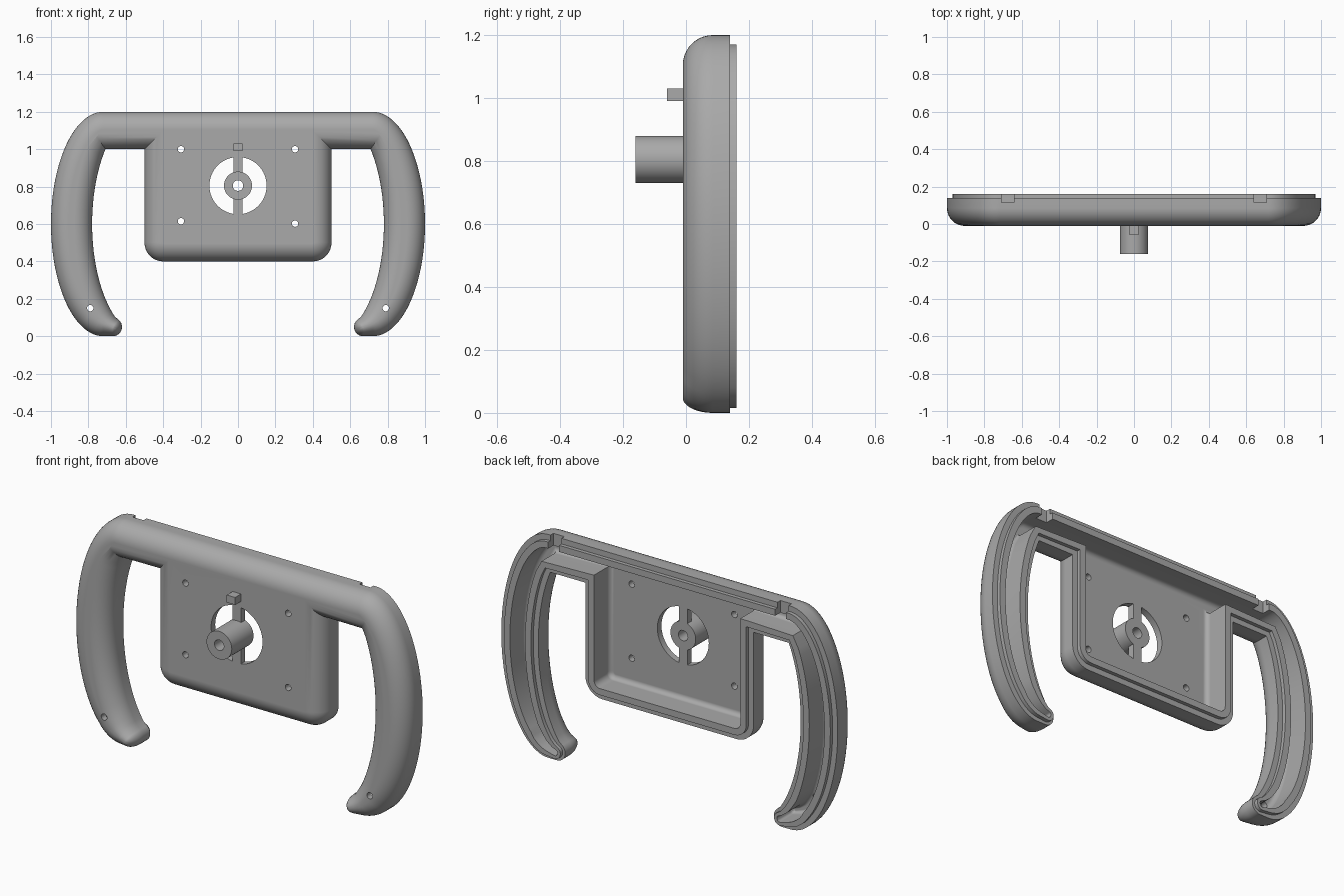
import bpy, bmesh
from math import sin, cos, pi, radians, asin
from mathutils import Vector

cube = bpy.data.objects.get("Cube")
if cube:
    bpy.data.objects.remove(cube)

grey = bpy.data.materials.new("plain grey")
grey.use_nodes = True
colour = (0.4, 0.4, 0.4, 1)
grey.diffuse_color = colour
grey.node_tree.nodes["Principled BSDF"].inputs["Base Color"].default_value = colour

FRONT, RIM, LIP, FLOOR = -0.01, 0.14, 0.16, 0.025
ROUND = 0.095
HUB_Z = 0.805


def make_object(name, bm):
    bmesh.ops.recalc_face_normals(bm, faces=bm.faces)
    mesh = bpy.data.meshes.new(name)
    bm.to_mesh(mesh)
    bm.free()
    mesh.materials.append(grey)
    obj = bpy.data.objects.new(name, mesh)
    bpy.context.collection.objects.link(obj)
    return obj


def loft(name, rings, closed=False):
    """Skin matching rings; either cap the ends or join last to first."""
    bm = bmesh.new()
    loops = [[bm.verts.new(p) for p in ring] for ring in rings]
    n = len(loops[0])
    pairs = list(zip(loops, loops[1:]))
    if closed:
        pairs.append((loops[-1], loops[0]))
    for a, b in pairs:
        for i in range(n):
            j = (i + 1) % n
            bm.faces.new((a[i], a[j], b[j], b[i]))
    if not closed:
        bm.faces.new(loops[0])
        bm.faces.new(loops[-1])
    return make_object(name, bm)


def circle(x, z, r, y, n=48):
    return [(x + r * cos(2 * pi * i / n), y, z + r * sin(2 * pi * i / n)) for i in range(n)]


def rod(name, x, z, r, y0, y1, n=48):
    return loft(name, [circle(x, z, r, y0, n), circle(x, z, r, y1, n)])


def box(name, x0, x1, y0, y1, z0, z1):
    return loft(name, [[(x0, y, z0), (x1, y, z0), (x1, y, z1), (x0, y, z1)] for y in (y0, y1)])


def arc(cx, cz, rx, rz, a0, a1, n):
    angles = [radians(a0 + (a1 - a0) * i / n) for i in range(n + 1)]
    return [Vector((cx + rx * cos(a), cz + rz * sin(a))) for a in angles]


def cut(target, cutter):
    mod = target.modifiers.new("cut", 'BOOLEAN')
    mod.operation = 'DIFFERENCE'
    mod.solver = 'EXACT'
    mod.object = cutter
    bpy.context.view_layer.objects.active = target
    bpy.ops.object.modifier_apply(modifier=mod.name)
    bpy.data.objects.remove(cutter)


def smooth(obj):
    bpy.ops.object.select_all(action='DESELECT')
    obj.select_set(True)
    bpy.context.view_layer.objects.active = obj
    bpy.ops.object.shade_smooth_by_angle(angle=radians(32))
    mod = obj.modifiers.new("weighted normals", 'WEIGHTED_NORMAL')
    mod.keep_sharp = True


# Outline: panel corner, inner grip curve, grip tip, outer grip curve, then mirrored
half = arc(0.4, 0.5, 0.1, 0.1, -90, 0, 8)
half.append(Vector((0.5, 1.0)))
half += arc(0.5, 0.6, 0.28, 0.6, 41.8, -56, 28)
half += arc(0.67, 0.05, 0.05, 0.05, 130, 270, 10)
half += arc(0.72, 0.6, 0.28, 0.6, -90, 90, 48)
outline = half + [Vector((-p.x, p.y)) for p in reversed(half)]
count = len(outline)


def mitre(i):
    p = outline[i]
    a = (p - outline[i - 1]).normalized()
    b = (outline[(i + 1) % count] - p).normalized()
    na, nb = Vector((-a.y, a.x)), Vector((-b.y, b.x))
    return (na + nb) / (1 + na.dot(nb))


def clearance(q):
    best = 9
    for i in range(count):
        a, b = outline[i - 1], outline[i]
        ab = b - a
        t = max(0, min(1, (q - a).dot(ab) / ab.length_squared))
        best = min(best, (q - a - ab * t).length)
    return best


# Each point moves inward only as far as the shape has room
inward = []
for i in range(count):
    m, d = mitre(i), ROUND
    while d > 0.01 and clearance(outline[i] + m * d) < d * 0.98:
        d -= 0.002
    inward.append(m * min(1, d / ROUND if d == ROUND else 0.95 * d / ROUND))


def ring(inset, y):
    pts = [p + m * inset for p, m in zip(outline, inward)]
    return [(p.x, y, p.y) for p in pts]


# Hollow shell: rounded front, stepped rim, raised lip, open back
profile = []
for k in range(11):
    a = pi / 2 * k / 10
    profile.append((ROUND * (1 - sin(a)), FRONT + ROUND * (1 - cos(a))))
profile += [(0, RIM), (0.03, RIM), (0.03, LIP), (0.065, LIP)]
for k in range(6):
    a = pi / 2 * k / 5
    profile.append((0.065 + 0.025 * (1 - cos(a)), FLOOR + 0.025 * (1 - sin(a))))
shell = loft("wheel_shell", [ring(d, y) for d, y in profile])

# Round opening, screw holes and rim notches
cut(shell, rod("opening_cutter", 0, HUB_Z, 0.153, -0.1, 0.1, 64))
for x, z in ((-0.305, 1.0), (0.305, 1.0), (-0.305, 0.615), (0.305, 0.602), (-0.79, 0.15), (0.79, 0.15)):
    cut(shell, rod("screw_cutter", x, z, 0.017, -0.1, 0.1, 24))
for x in (-0.675, 0.675):
    cut(shell, box("notch_cutter", x - 0.033, x + 0.033, 0.115, 0.2, 1.09, 1.3))
smooth(shell)

# Hub tube with bore
tube = [(0.075, -0.16), (0.075, FLOOR), (0.028, FLOOR), (0.028, -0.16)]
smooth(loft("hub_tube", [circle(0, HUB_Z, r, y) for r, y in tube], closed=True))

# Spokes joining hub to panel
for name, side in (("upper_spoke", 1), ("lower_spoke", -1)):
    z0, z1 = sorted((HUB_Z + side * 0.07, HUB_Z + side * 0.156))
    box(name, -0.025, 0.025, FRONT, FLOOR, z0, z1)

# Small locating block above the hub
box("locating_block", -0.025, 0.025, -0.06, 0.0, 0.99, 1.03)
